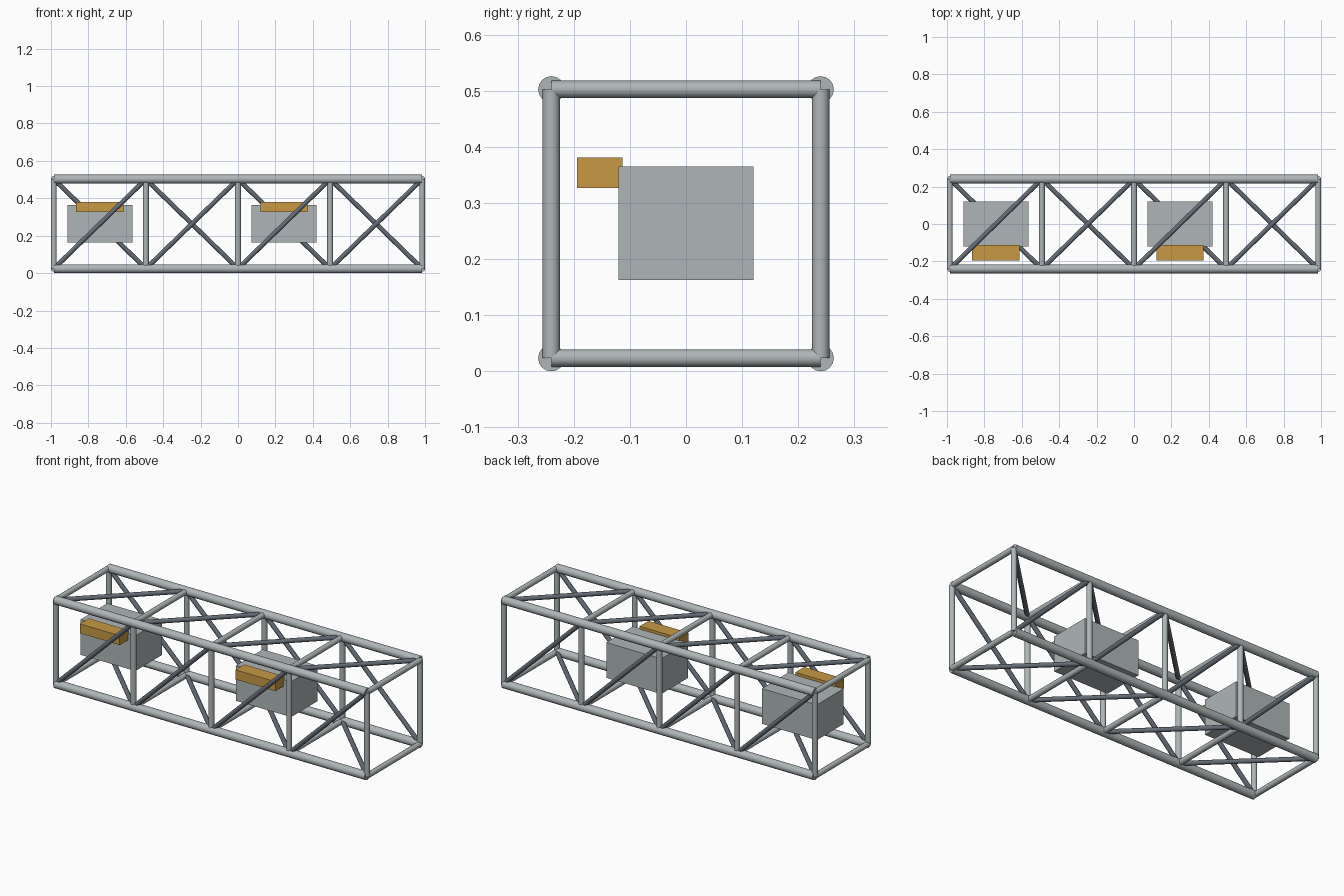
import bpy
import math
from mathutils import Vector

cube = bpy.data.objects.get("Cube")
if cube:
    bpy.data.objects.remove(cube, do_unlink=True)


def material(name, rgb):
    mat = bpy.data.materials.new(name)
    mat.use_nodes = True
    mat.diffuse_color = (*rgb, 1)
    mat.node_tree.nodes["Principled BSDF"].inputs["Base Color"].default_value = (*rgb, 1)
    return mat


ALUMINIUM = material("pale_grey_metal", (0.43, 0.47, 0.48))
SLATE = material("slate_brace", (0.13, 0.15, 0.18))
AMBER = material("amber", (0.58, 0.32, 0.06))


def tube(name, start, end, radius, mat):
    a, b = Vector(start), Vector(end)
    axis = b - a
    bpy.ops.mesh.primitive_cylinder_add(vertices=16, radius=radius, depth=axis.length,
                                        location=(a + b) / 2)
    obj = bpy.context.object
    obj.name = name
    obj.rotation_euler = axis.to_track_quat("Z", "Y").to_euler()
    obj.data.materials.append(mat)
    bpy.ops.object.shade_smooth_by_angle(angle=math.radians(40))


def box(name, centre, size, mat):
    bpy.ops.mesh.primitive_cube_add(size=1, location=centre)
    obj = bpy.context.object
    obj.name = name
    obj.scale = size
    obj.data.materials.append(mat)


# Frame layout
HALF, SIDE = 0.985, 0.24
LOW, HIGH = 0.0235, 0.5025
BAY = HALF / 2
stations = [-HALF + i * BAY for i in range(5)]

# Four long chords
for y in (-SIDE, SIDE):
    for z in (LOW, HIGH):
        tube("chord", (-HALF, y, z), (HALF, y, z), 0.0235, ALUMINIUM)

# Square ring of posts and crossbars at each station
for x in stations:
    for y in (-SIDE, SIDE):
        tube("post", (x, y, LOW), (x, y, HIGH), 0.0155, ALUMINIUM)
    for z in (LOW, HIGH):
        tube("crossbar", (x, -SIDE, z), (x, SIDE, z), 0.0155, ALUMINIUM)

# One diagonal per bay on each long face, opposite faces mirrored
for x0, x1 in zip(stations, stations[1:]):
    tube("front_brace", (x0, -SIDE, LOW), (x1, -SIDE, HIGH), 0.0125, SLATE)
    tube("back_brace", (x0, SIDE, HIGH), (x1, SIDE, LOW), 0.0125, SLATE)
    tube("top_brace", (x0, -SIDE, HIGH), (x1, SIDE, HIGH), 0.0125, SLATE)
    tube("bottom_brace", (x0, SIDE, LOW), (x1, -SIDE, LOW), 0.0125, SLATE)

# Equipment boxes with amber units in the first and third bays
for bay in (0, 2):
    x = stations[bay] + BAY / 2
    box("equipment_box", (x, 0, 0.264), (0.348, 0.241, 0.202), ALUMINIUM)
    box("amber_unit", (x, -0.154, 0.354), (0.253, 0.081, 0.054), AMBER)
